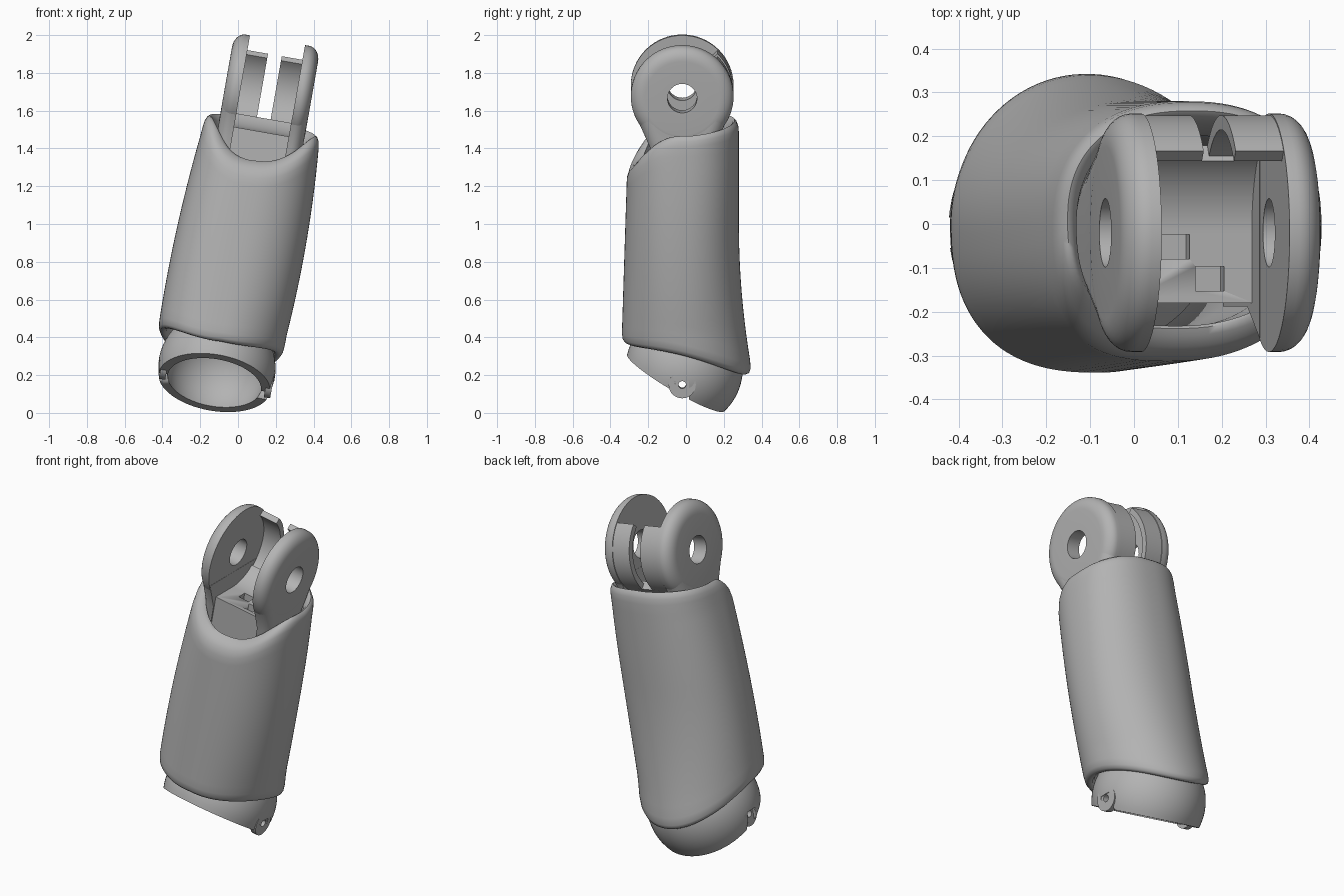
import bpy, bmesh
from math import sin, cos, asin, pi, radians, copysign
from mathutils import Matrix, Vector

cube = bpy.data.objects.get("Cube")
if cube:
    bpy.data.objects.remove(cube, do_unlink=True)

grey = bpy.data.materials.new("plain grey")
grey.use_nodes = True
grey.diffuse_color = (0.45, 0.45, 0.45, 1)
grey.node_tree.nodes["Principled BSDF"].inputs["Base Color"].default_value = (0.45, 0.45, 0.45, 1)


def finish(name, bm, matrix=Matrix(), angle=35):
    bmesh.ops.remove_doubles(bm, verts=bm.verts, dist=1e-5)
    bmesh.ops.transform(bm, matrix=matrix, verts=bm.verts)
    bmesh.ops.recalc_face_normals(bm, faces=bm.faces)
    mesh = bpy.data.meshes.new(name)
    bm.to_mesh(mesh)
    bm.free()
    mesh.materials.append(grey)
    ob = bpy.data.objects.new(name, mesh)
    bpy.context.collection.objects.link(ob)
    bpy.ops.object.select_all(action='DESELECT')
    ob.select_set(True)
    bpy.context.view_layer.objects.active = ob
    bpy.ops.object.shade_smooth_by_angle(angle=radians(angle))
    return ob


def skin(rings, loop_rings=True):
    """Bridge closed rings of points with quads."""
    bm = bmesh.new()
    vs = [[bm.verts.new(p) for p in ring] for ring in rings]
    n, m = len(vs), len(vs[0])
    for i in range(n if loop_rings else n - 1):
        for j in range(m):
            a, b, k = vs[i], vs[(i + 1) % n], (j + 1) % m
            bm.faces.new((a[j], a[k], b[k], b[j]))
    if not loop_rings:
        bm.faces.new(vs[0])
        bm.faces.new(vs[-1])
    return bm


def lathe(name, profile, matrix, steps=64):
    """Spin a closed (radius, height) profile about local z."""
    turns = [2 * pi * j / steps for j in range(steps)]
    rings = [[(r * cos(a), r * sin(a), h) for a in turns] for r, h in profile]
    return finish(name, skin(rings), matrix)


def arc_wall(name, r0, r1, a0, a1, u0, u1, matrix, steps=24):
    """Curved wall swept about local x, angles in degrees from +y."""
    rings = []
    for i in range(steps + 1):
        a = radians(a0 + (a1 - a0) * i / steps)
        rings.append([(u, r * cos(a), r * sin(a))
                      for u, r in ((u0, r0), (u1, r0), (u1, r1), (u0, r1))])
    return finish(name, skin(rings, loop_rings=False), matrix)


def box(name, lo, hi, matrix):
    bm = bmesh.new()
    bmesh.ops.create_cube(bm, size=1)
    lo, hi = Vector(lo), Vector(hi)
    for v in bm.verts:
        v.co = [(l + h) / 2 + c * (h - l) for l, h, c in zip(lo, hi, v.co)]
    return finish(name, bm, matrix)


def cut(target, lo, hi, matrix):
    """Cut a box-shaped pocket out of a part."""
    cutter = box("cutter", lo, hi, matrix)
    mod = target.modifiers.new("pocket", 'BOOLEAN')
    mod.operation = 'DIFFERENCE'
    mod.object = cutter
    mod.solver = 'EXACT'
    bpy.context.view_layer.objects.active = target
    bpy.ops.object.modifier_apply(modifier=mod.name)
    bpy.data.objects.remove(cutter, do_unlink=True)


TILT = Matrix.Rotation(radians(10), 4, 'Y')


# Sleeve: hollow lofted shell with wavy, rolled rims
def sleeve_point(angle, t, inset):
    c, s = cos(angle), sin(angle)
    bottom = 0.365 * c * c + 0.295 * s * s - 0.065 * c - 0.083 * s
    top = 1.52 - 0.055 * c + 0.03 * max(0, s) - 0.185 * max(0, -s) ** 2.6
    z = bottom + (top - bottom) * t
    k = (z - 0.4) / 1.1
    bulge = max(0, k * (1 - k))
    left = -0.43 + 0.24 * k - 0.08 * bulge
    right = 0.255 + 0.18 * k + 0.1 * bulge
    front = -0.34 + 0.035 * k + 0.05 * max(0, (t - 0.9) / 0.1) ** 2
    back = 0.28 + 0.073 * (max(0, 1 - z) / 0.8) ** 2
    power = 0.8 if s < 0 and c < 0 else 1.0 - 0.16 * t
    px = copysign(abs(c) ** power, c)
    py = copysign(abs(s) ** power, s)
    return ((left + right) / 2 + ((right - left) / 2 - inset) * px,
            (front + back) / 2 + ((back - front) / 2 - inset) * py, z)


section = [(0.03, 0.06), (0.005, 0.045), (0, 0.03), (0.005, 0.014), (0.02, 0.004)]
section += [(0.05 + 0.9 * i / 20, 0) for i in range(21)]
section += [(0.975, 0.003), (0.993, 0.012), (1, 0.022), (0.994, 0.034), (0.97, 0.05), (0.88, 0.075), (0.4, 0.065)]
sleeve_rings = [[sleeve_point(2 * pi * j / 96, t, d) for j in range(96)] for t, d in section]
finish("sleeve", skin(sleeve_rings), angle=60)

# Fork: two round prongs with pin holes and tapering rounded necks
fork = Matrix.Translation((0.162, -0.02, 1.705)) @ TILT
R, INNER, OUTER = 0.272, 0.148, 0.231


def rounded(half):
    """Outer rim of a prong: (half width, distance from the middle)."""
    turns = [pi / 2 * i / 8 for i in range(9)]
    return [(half - 0.075 + 0.075 * cos(a), OUTER - 0.06 + 0.06 * sin(a)) for a in turns]


prong = [(0.078, INNER), (R, INNER)] + rounded(R) + [(0.078, OUTER)]
for side, sign in (("left", 1), ("right", -1)):
    lathe(side + "_prong", prong, fork @ Matrix.Rotation(sign * pi / 2, 4, 'Y'))
    neck = []
    for half, w in ((0.24, -0.118), (0.168, -0.28), (0.168, -0.6)):
        edge = [(half, INNER)] + rounded(half)
        neck.append([(sign * (u - 0.001), y, w) for y, u in edge]
                    + [(sign * (u - 0.001), -y, w) for y, u in reversed(edge)])
    finish(side + "_prong_neck", skin(neck, loop_rings=False), fork)
    # Back flange on each side of the slot
    u = sorted((sign * 0.037, sign * 0.15))
    arc_wall(side + "_back_flange", 0.235, R - 0.004, -43, 46, u[0], u[1], fork)

# Floor joining the prongs, with two square pockets
arc_wall("fork_floor", 0.22, R - 0.004, -90, -42, -0.15, 0.15, fork)
core = box("fork_core", (-0.15, -0.16, -0.6), (0.15, 0.16, -0.22), fork)
for u, v in ((0.05, -0.105), (-0.03, -0.032)):
    cut(core, (u - 0.033, v - 0.028, -0.27), (u + 0.033, v + 0.028, -0.15), fork)

# Elbow cuff: cut spherical shell, open down and forward
CUT, OUT, INN = -0.088, 0.311, 0.265


def arc(r):
    a0 = asin(CUT / r)
    return [(r * cos(a0 + (pi / 2 - a0) * i / 24), r * sin(a0 + (pi / 2 - a0) * i / 24))
            for i in range(25)]


cuff_frame = Matrix.Translation((-0.112, -0.01, 0.235)) @ TILT
cuff = lathe("elbow_cuff", arc(OUT) + arc(INN)[::-1], cuff_frame @ Matrix.Rotation(radians(-30), 4, 'X'))

# Hinge tabs set in notches on both sides of the cuff rim
hinge = Matrix.Translation((-0.112, -0.02, 0.2)) @ TILT
cut(cuff, (-0.4, -0.035, -0.15), (0.4, 0.035, 0.022), hinge)
tab = [(0.02, 0.265), (0.072, 0.265), (0.072, 0.299), (0.02, 0.299)]
for side, sign in (("left", 1), ("right", -1)):
    lathe(side + "_hinge_tab", tab, hinge @ Matrix.Rotation(sign * pi / 2, 4, 'Y'), 32)
